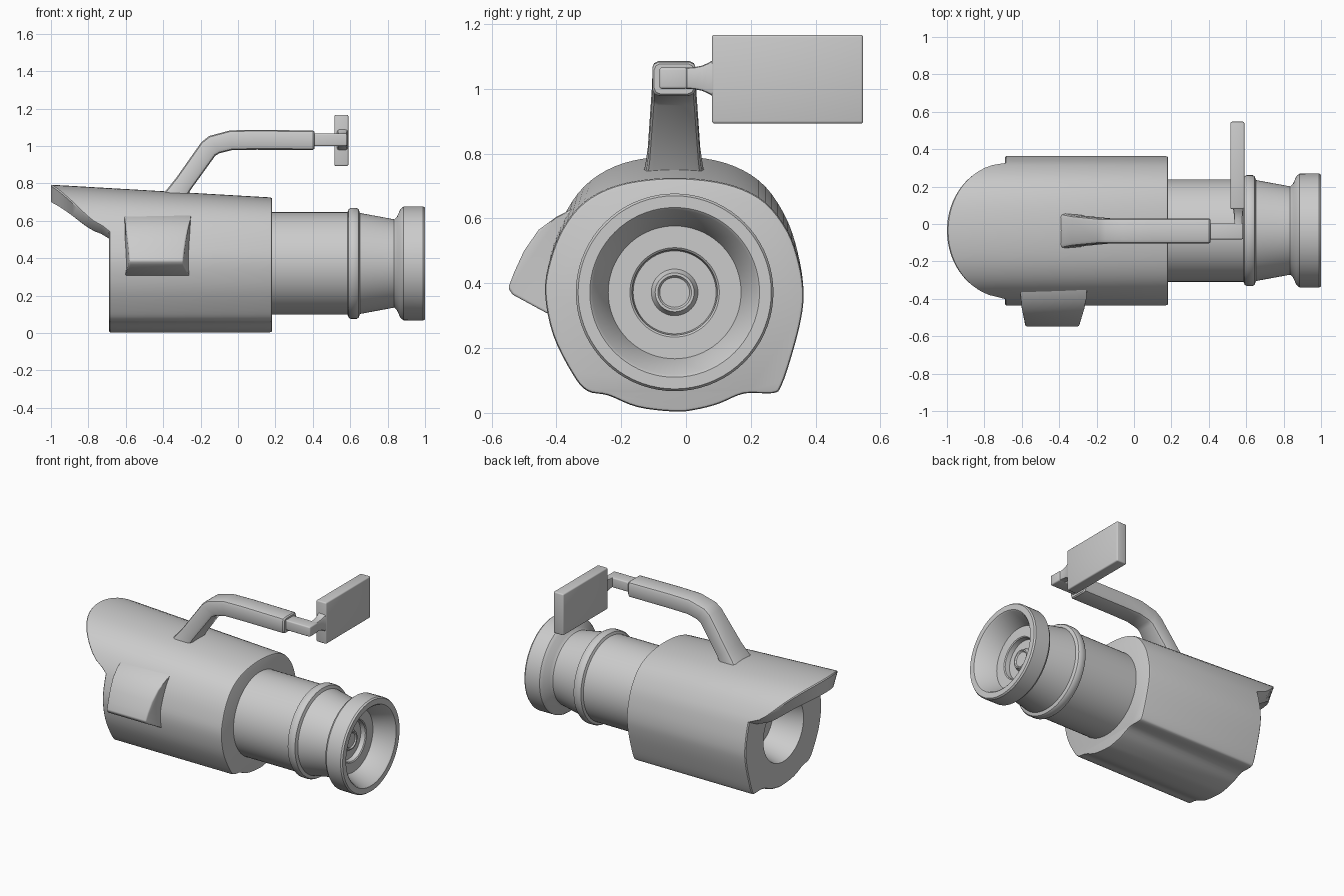
import bpy, bmesh, math
from mathutils import Vector

if "Cube" in bpy.data.objects:
    bpy.data.objects.remove(bpy.data.objects["Cube"])

CY, CZ = -0.035, 0.372     # optical axis


def finish(bm, name, bevel=0, angle=35):
    bmesh.ops.remove_doubles(bm, verts=bm.verts, dist=1e-5)
    bmesh.ops.recalc_face_normals(bm, faces=bm.faces)
    if bevel:
        sharp = [e for e in bm.edges if e.calc_face_angle(0) > math.radians(30)]
        bmesh.ops.bevel(bm, geom=sharp, offset=bevel, segments=3,
                        profile=0.5, affect='EDGES', clamp_overlap=True)
    me = bpy.data.meshes.new(name)
    bm.to_mesh(me)
    bm.free()
    ob = bpy.data.objects.new(name, me)
    bpy.context.collection.objects.link(ob)
    bpy.ops.object.select_all(action='DESELECT')
    ob.select_set(True)
    bpy.context.view_layer.objects.active = ob
    bpy.ops.object.shade_smooth_by_angle(angle=math.radians(angle))
    return ob


def loft(name, rings, bevel=0, angle=35):
    bm = bmesh.new()
    rows = [[bm.verts.new(p) for p in r] for r in rings]
    n = len(rows[0])
    for a, b in zip(rows, rows[1:]):
        for i in range(n):
            j = (i + 1) % n
            bm.faces.new((a[i], a[j], b[j], b[i]))
    bm.faces.new(rows[0])
    bm.faces.new(rows[-1])
    return finish(bm, name, bevel, angle)


def box(name, lo, hi, bevel):
    corners = lambda x: [(x, lo[1], lo[2]), (x, hi[1], lo[2]), (x, hi[1], hi[2]), (x, lo[1], hi[2])]
    return loft(name, [corners(lo[0]), corners(hi[0])], bevel)


def smooth_loop(pts, sub=4):
    """Closed Catmull-Rom curve through pts."""
    P = [Vector(p) for p in pts]
    n, out = len(P), []
    for i in range(n):
        a, b, c, d = (P[(i + k) % n] for k in (-1, 0, 1, 2))
        for s in range(sub):
            t = s / sub
            out.append(0.5 * (2 * b + (c - a) * t + (2 * a - 5 * b + 4 * c - d) * t * t
                              + (3 * b - a - 3 * c + d) * t ** 3))
    return out


def chamfered(hw, hh, f=0.38):
    """Rectangle with softened corners."""
    c = f * min(hw, hh)
    k = c * 0.3
    quarter = [(hw, hh - c), (hw - k, hh - k), (hw - c, hh)]
    mirror = [(-u, v) for u, v in reversed(quarter)]
    half = quarter + mirror
    return half + [(-u, -v) for u, v in half]


# body with rear hood and eyepiece recess, as one skin
section = smooth_loop([
    (-0.035, 0.004), (-0.15, 0.018), (-0.24, 0.054), (-0.305, 0.068), (-0.35, 0.12),
    (-0.41, 0.24), (-0.435, 0.37), (-0.42, 0.47), (-0.38, 0.57), (-0.315, 0.65),
    (-0.22, 0.70), (-0.1, 0.722), (0.03, 0.722), (0.15, 0.70), (0.245, 0.65),
    (0.315, 0.56), (0.35, 0.46), (0.363, 0.37), (0.355, 0.29), (0.33, 0.19),
    (0.295, 0.085), (0.268, 0.061), (0.18, 0.06), (0.1, 0.028), (0.03, 0.01)])


def skin(p, x, scale=1.0):
    dz = p.y - CZ
    if dz > 0:
        dz *= 1 + 0.164 * (0.18 - x)
    return (x, CY + (p.x - CY) * scale, CZ + dz * scale)


def rear_x(p):
    d = abs(p.x - CY) / 0.36
    return -0.69 - 0.31 * math.sqrt(1 - d * d) if p.y > 0.45 and d < 1 else -0.69


def recess(x, r):
    out = []
    for p in section:
        d = Vector((p.x - CY, p.y - CZ)).normalized() * r
        out.append((x, CY + d.x, CZ + d.y))
    return out


loft("body", [
    [skin(p, 0.183, 0.975) for p in section],
    [skin(p, 0.180, 0.992) for p in section],
    [skin(p, 0.170) for p in section],
    [skin(p, rear_x(p) + 0.006) for p in section],
    [skin(p, rear_x(p), 0.985) for p in section],
    [skin(p, rear_x(p), 0.78) for p in section],
    [skin(p, -0.69, 0.75) for p in section],
    recess(-0.69, 0.21), recess(-0.50, 0.16)])

# lens barrel turned around the optical axis
barrel = [
    (0.10, 0.274), (0.585, 0.274), (0.592, 0.290), (0.602, 0.296), (0.635, 0.296),
    (0.645, 0.290), (0.652, 0.270), (0.835, 0.236), (0.850, 0.250), (0.868, 0.290),
    (0.885, 0.304), (0.990, 0.305), (1.0, 0.298), (1.0, 0.262), (0.993, 0.254),
    (0.87, 0.205), (0.87, 0.138), (0.865, 0.132), (0.835, 0.128), (0.835, 0.072),
    (0.845, 0.066), (0.858, 0.060), (0.858, 0.052), (0.850, 0.046)]
SEG = 72
loft("lens_barrel", [[(x, CY + r * math.cos(2 * math.pi * i / SEG),
                       CZ + r * math.sin(2 * math.pi * i / SEG)) for i in range(SEG)]
                     for x, r in barrel])

# side grip housing, tapering outward
side = [(-0.33, 0.64), (-0.40, 0.605), (-0.455, 0.565), (-0.50, 0.50), (-0.53, 0.435),
        (-0.549, 0.385), (-0.535, 0.365), (-0.43, 0.308), (-0.33, 0.30)]
taper = lambda y: max(0, -0.40 - y) / 0.15
loft("side_grip", [[(-0.61 + 0.03 * taper(y), y, z) for y, z in side],
                   [(-0.25 - 0.045 * taper(y), y, z) for y, z in side]], bevel=0.008)

# top handle: slanted strut bending into a level grip
stations = [  # x, z, half width, half thickness, tilt
    (-0.365, 0.69, 0.100, 0.062, 54), (-0.325, 0.75, 0.088, 0.054, 54),
    (-0.29, 0.80, 0.081, 0.050, 54), (-0.158, 0.985, 0.068, 0.052, 46),
    (-0.125, 1.008, 0.067, 0.054, 32), (-0.035, 1.031, 0.067, 0.053, 6),
    (0.10, 1.033, 0.067, 0.053, 0), (0.40, 1.031, 0.067, 0.052, 0),
    (0.408, 1.031, 0.061, 0.046, 0)]
rings = []
for x, z, hw, hh, tilt in stations:
    a = math.radians(tilt)
    rings.append([(x - v * math.sin(a), -0.037 + u, z + v * math.cos(a))
                  for u, v in chamfered(hw, hh)])
loft("top_handle", rings)

# screen arm, flared neck and screen
box("screen_arm", (0.38, -0.082, 1.0), (0.584, 0.004, 1.066), 0.008)
neck = [(-0.01, 0.022, 0.032), (0.025, 0.022, 0.034), (0.05, 0.024, 0.039),
        (0.068, 0.026, 0.047), (0.09, 0.030, 0.060)]
loft("screen_neck", [[(0.558 + u, y, 1.033 + v) for u, v in chamfered(hw, hh)]
                     for y, hw, hh in neck])
box("screen", (0.516, 0.08, 0.893), (0.59, 0.547, 1.167), 0.008)
